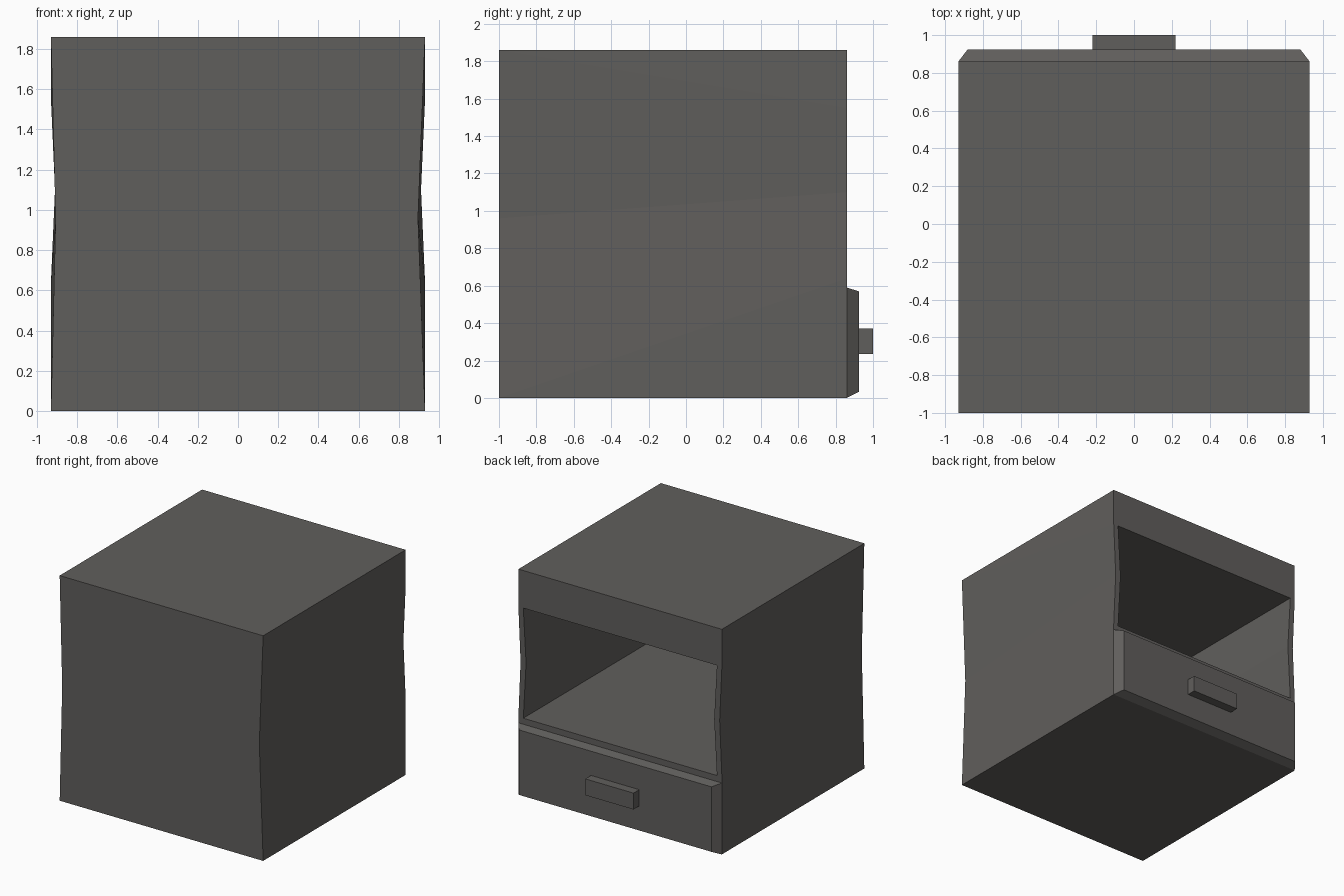
import bpy, bmesh

if "Cube" in bpy.data.objects:
    bpy.data.objects.remove(bpy.data.objects["Cube"])

mat = bpy.data.materials.new("warm dark grey")
mat.diffuse_color = (0.118, 0.113, 0.107, 1)
mat.use_nodes = True
mat.node_tree.nodes["Principled BSDF"].inputs["Base Color"].default_value = mat.diffuse_color


def finish(name, bm):
    bmesh.ops.recalc_face_normals(bm, faces=bm.faces)
    me = bpy.data.meshes.new(name)
    bm.to_mesh(me)
    bm.free()
    me.materials.append(mat)
    ob = bpy.data.objects.new(name, me)
    bpy.context.collection.objects.link(ob)


def tapered_box(name, y0, y1, base, tip):
    """Box along y; base and tip are (half width, z low, z high)."""
    bm = bmesh.new()
    rings = []
    for y, (w, lo, hi) in ((y0, base), (y1, tip)):
        rings.append([bm.verts.new((x, y, z)) for x, z in
                      ((-w, lo), (w, lo), (w, hi), (-w, hi))])
    a, b = rings
    bm.faces.new(a)
    bm.faces.new(b)
    for i in range(4):
        j = (i + 1) % 4
        bm.faces.new((a[i], a[j], b[j], b[i]))
    finish(name, bm)


# Cabinet body with pinched sides and an open compartment facing +y
bm = bmesh.new()
W, H, YF, YB, YI = 0.93, 1.86, -1.0, 0.86, -0.95
sides = []
for s, px, pz in ((1, 0.895, 0.96), (-1, 0.907, 0.95)):
    def column(y, pts):
        return [bm.verts.new((s * x, y, z)) for x, z in pts]
    f = column(YF, ((W, H), (px, pz), (W, 0)))
    b = column(YB, ((W, H), (W, 1.55), (0.91, 1.10), (W, 0.64), (W, 0)))
    opening = ((0.885, 1.55), (0.86, 1.10), (0.885, 0.64))
    o = column(YB, opening)
    i = column(YI, opening)
    # outer side
    bm.faces.new((f[0], b[0], b[1]))
    bm.faces.new((f[0], b[1], b[2], f[1]))
    bm.faces.new((f[1], b[2], b[3], f[2]))
    bm.faces.new((f[2], b[3], b[4]))
    # rim of the opening and inner wall
    for k in range(2):
        bm.faces.new((b[k + 1], b[k + 2], o[k + 1], o[k]))
        bm.faces.new((o[k], o[k + 1], i[k + 1], i[k]))
    sides.append((f, b, o, i))
(f, b, o, i), (f2, b2, o2, i2) = sides
bm.faces.new(f + f2[::-1])                                  # closed front
bm.faces.new((f[0], b[0], b2[0], f2[0]))                    # top
bm.faces.new((f[2], b[4], b2[4], f2[2]))                    # bottom
bm.faces.new((b[0], b[1], o[0], o2[0], b2[1], b2[0]))       # upper band
bm.faces.new((b[4], b[3], o[2], o2[2], b2[3], b2[4]))       # lower band
bm.faces.new((o[0], i[0], i2[0], o2[0]))                    # ceiling
bm.faces.new((o[2], i[2], i2[2], o2[2]))                    # floor
bm.faces.new(i + i2[::-1])                                  # inner end wall
finish("cabinet_body", bm)

# Drawer front with chamfered rim, and its handle
tapered_box("drawer_front", 0.86, 0.925, (0.93, 0.0, 0.59), (0.88, 0.033, 0.57))
tapered_box("drawer_handle", 0.925, 1.0, (0.22, 0.235, 0.37), (0.22, 0.235, 0.37))
